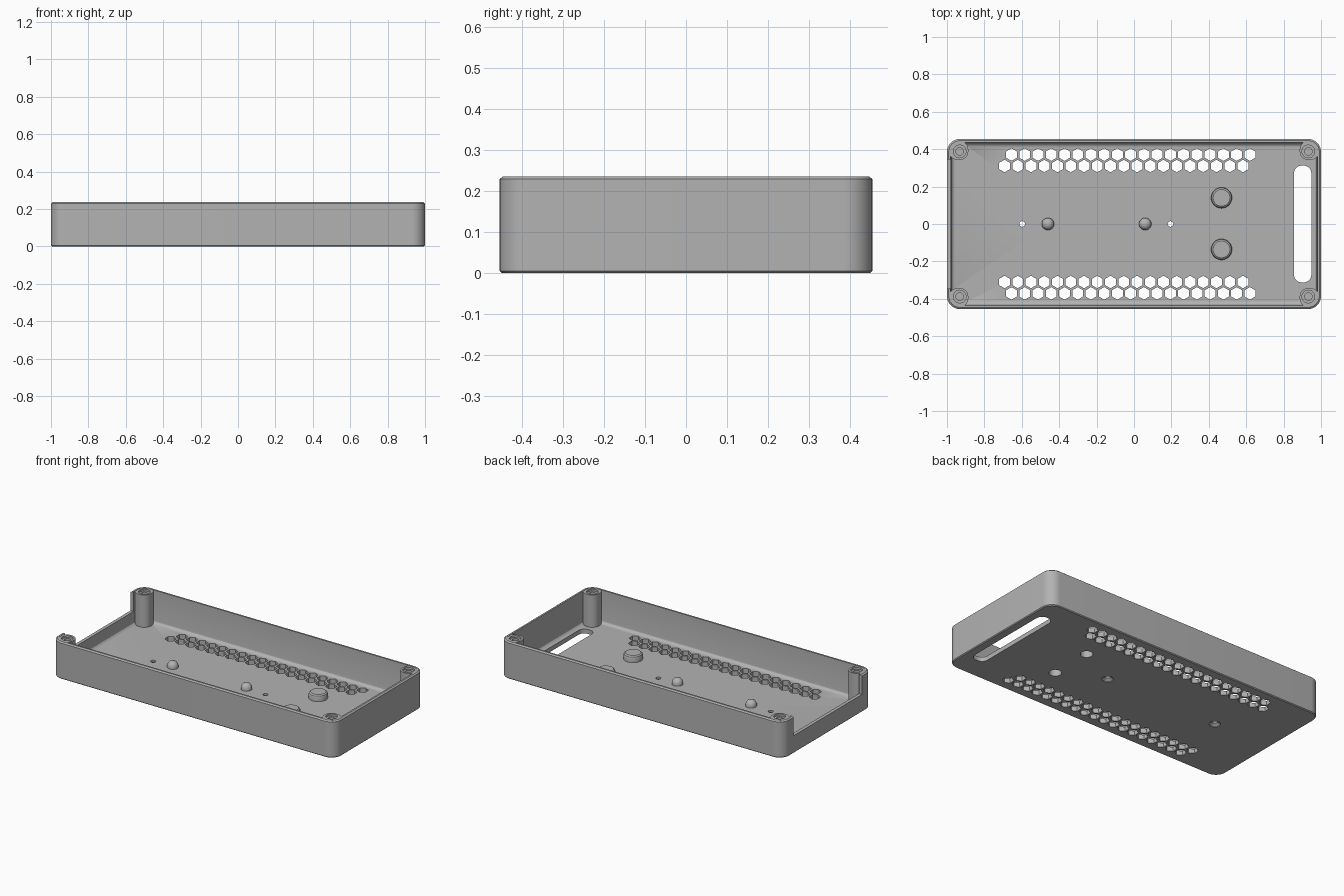
import bpy, bmesh, math

HALF_X, HALF_Y, HEIGHT, FLOOR = 1.0, 0.455, 0.236, 0.028

cube = bpy.data.objects.get("Cube")
if cube:
    bpy.data.objects.remove(cube, do_unlink=True)

grey = bpy.data.materials.new("plain grey")
grey.use_nodes = True
colour = (0.45, 0.45, 0.45, 1)
grey.diffuse_color = colour
grey.node_tree.nodes["Principled BSDF"].inputs["Base Color"].default_value = colour


def rounded_rect(hx, hy, r, cx=0, cy=0, steps=10):
    points = []
    for k, (sx, sy) in enumerate([(1, 1), (-1, 1), (-1, -1), (1, -1)]):
        for i in range(steps + 1):
            a = math.pi / 2 * (k + i / steps)
            points.append((cx + sx * (hx - r) + r * math.cos(a),
                           cy + sy * (hy - r) + r * math.sin(a)))
    return points


def circle(cx, cy, r, sides=32, turn=0.0):
    return [(cx + r * math.cos(turn + math.tau * i / sides),
             cy + r * math.sin(turn + math.tau * i / sides)) for i in range(sides)]


def loft(bm, sections):
    """Skin a stack of (outline, z) sections and cap both ends."""
    rings = [[bm.verts.new((x, y, z)) for x, y in outline] for outline, z in sections]
    for low, high in zip(rings, rings[1:]):
        for i in range(len(low)):
            j = (i + 1) % len(low)
            bm.faces.new((low[i], low[j], high[j], high[i]))
    bm.faces.new(rings[0][::-1])
    bm.faces.new(rings[-1])


def make(name, stacks):
    bm = bmesh.new()
    for sections in stacks:
        loft(bm, sections)
    bmesh.ops.recalc_face_normals(bm, faces=bm.faces)
    mesh = bpy.data.meshes.new(name)
    bm.to_mesh(mesh)
    bm.free()
    mesh.materials.append(grey)
    obj = bpy.data.objects.new(name, mesh)
    bpy.context.collection.objects.link(obj)
    return obj


def combine(target, tool, operation="DIFFERENCE"):
    mod = target.modifiers.new(tool.name, "BOOLEAN")
    mod.operation, mod.solver, mod.object = operation, "EXACT", tool
    bpy.context.view_layer.objects.active = target
    bpy.ops.object.modifier_apply(modifier=mod.name)
    bpy.data.objects.remove(tool, do_unlink=True)


def shell(inset, r=0.07):
    return rounded_rect(HALF_X - inset, HALF_Y - inset, r - inset)


# Tray: outer wall, chamfered rim, inner wall and coved floor in one profile
tray = make("tray", [[
    (shell(0.005), 0), (shell(0), 0.005), (shell(0), HEIGHT - 0.007),
    (shell(0.009), HEIGHT), (shell(0.02), HEIGHT), (shell(0.022), FLOOR + 0.02),
    (shell(0.024), FLOOR + 0.011), (shell(0.031), FLOOR + 0.004), (shell(0.04), FLOOR)]])

# Opening in the right end wall
combine(tray, make("end_opening", [[
    (rounded_rect(0.06, 0.345, 0.002, -1.0), 0.112), (rounded_rect(0.06, 0.345, 0.002, -1.0), 0.4)]]))

# Corner posts
corners = [(sx * 0.932, sy * 0.388) for sx in (-1, 1) for sy in (-1, 1)]
posts = []
for x, y in corners:
    outline = rounded_rect(0.051, 0.051, 0.046, x + math.copysign(0.005, x), y + math.copysign(0.005, y))
    posts.append([(outline, FLOOR - 0.01), (outline, HEIGHT - 0.002)])
combine(tray, make("corner_posts", posts), "UNION")

# Round standoffs and small domed pegs on the floor
bosses = []
for y in (0.14, -0.136):
    bosses.append([(circle(0.468, y, r), FLOOR + z) for r, z in
                   [(0.056, -0.01), (0.056, 0.025), (0.053, 0.034), (0.045, 0.04)]])
for x in (-0.46, 0.06):
    bosses.append([(circle(x, 0, r), FLOOR + z) for r, z in
                   [(0.033, -0.01), (0.033, 0.012), (0.029, 0.024), (0.021, 0.034), (0.01, 0.039)]])
combine(tray, make("floor_bosses", bosses), "UNION")

# Stepped screw holes in the posts
combine(tray, make("post_holes", [
    [(circle(x, y, 0.02), 0.07), (circle(x, y, 0.02), HEIGHT - 0.014),
     (circle(x, y, 0.034), HEIGHT - 0.014), (circle(x, y, 0.034), HEIGHT + 0.05)]
    for x, y in corners]))

# Hexagonal vents in two staggered rows on each side
vents = []
for side in (-1, 1):
    for row_y, start in ((0.371, -0.655), (0.31, -0.692)):
        for i in range(19):
            hexagon = circle(start + i * 0.0708, side * row_y, 0.0335, 6, math.pi / 6)
            vents.append([(hexagon, -0.05), (hexagon, FLOOR + 0.05)])
combine(tray, make("vents", vents))

# Long slot, countersunk screw holes and blind recesses in the floor
slot = rounded_rect(0.046, 0.312, 0.04, 0.902)
cuts = [[(slot, -0.05), (slot, FLOOR + 0.05)]]
for x in (-0.598, 0.195):
    cuts.append([(circle(x, 0, r), z) for r, z in
                 [(0.033, -0.02), (0.033, 0.003), (0.015, 0.016), (0.015, 0.08)]])
for y in (0.14, -0.136):
    cuts.append([(circle(0.468, y, 0.036), -0.02), (circle(0.468, y, 0.036), 0.05)])
combine(tray, make("floor_cuts", cuts))

# Smooth rounded surfaces, keep edges crisp
bpy.ops.object.select_all(action="DESELECT")
tray.select_set(True)
bpy.context.view_layer.objects.active = tray
bpy.ops.object.shade_smooth_by_angle(angle=math.radians(30))
